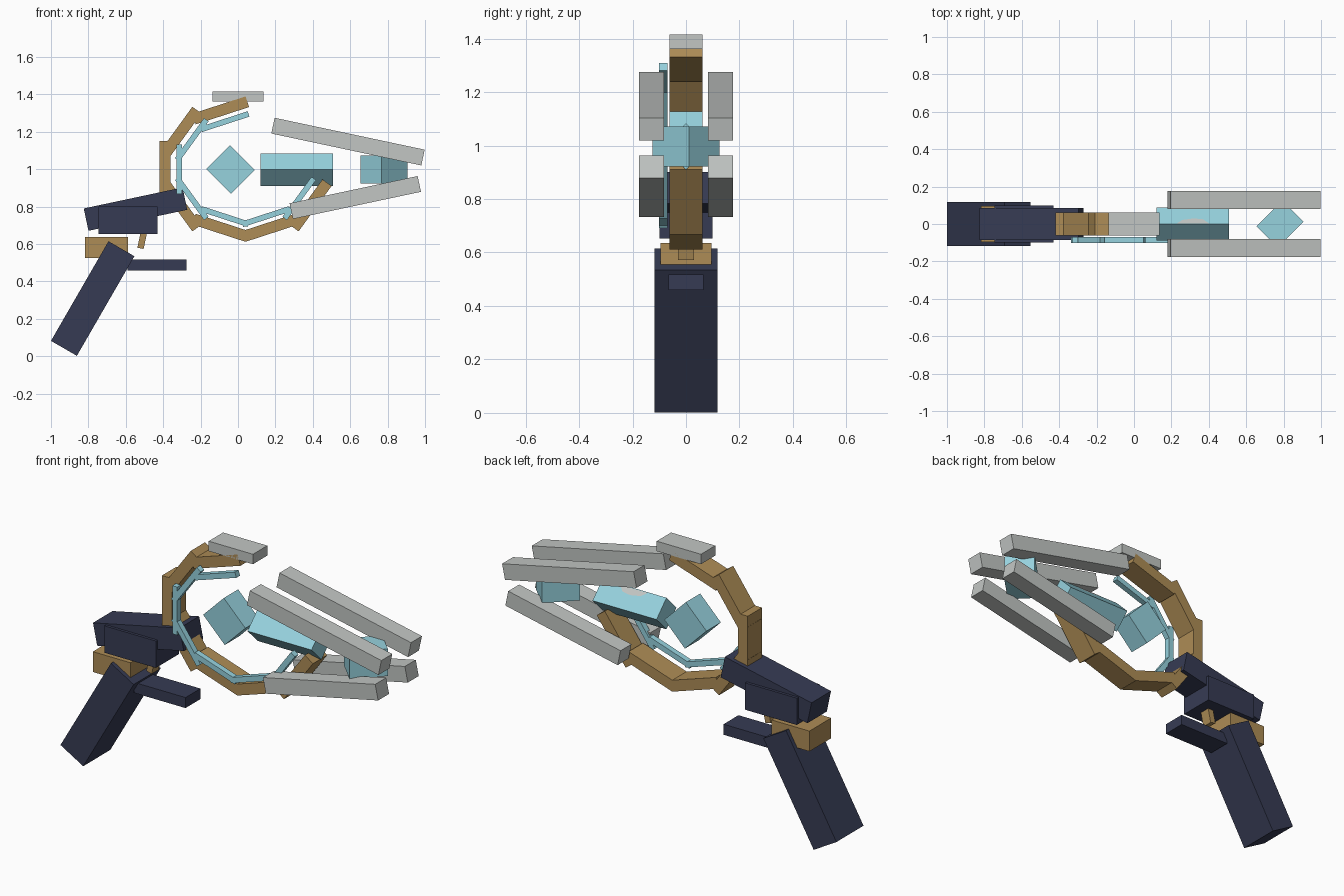
import bpy
import bmesh
from math import radians, sin, cos
from mathutils import Matrix, Vector

cube = bpy.data.objects.get("Cube")
if cube:
    bpy.data.objects.remove(cube, do_unlink=True)


def material(name, rgb):
    m = bpy.data.materials.new(name)
    m.use_nodes = True
    color = (*rgb, 1)
    m.diffuse_color = color
    m.node_tree.nodes["Principled BSDF"].inputs["Base Color"].default_value = color
    return m


NAVY = material("navy", (0.037, 0.044, 0.088))
BRASS = material("brass", (0.42, 0.264, 0.093))
CRYSTAL = material("pale blue crystal", (0.305, 0.644, 0.73))
STEEL = material("light grey steel", (0.54, 0.565, 0.55))


def finish(name, bm, mat):
    mesh = bpy.data.meshes.new(name)
    bm.to_mesh(mesh)
    bm.free()
    mesh.materials.append(mat)
    obj = bpy.data.objects.new(name, mesh)
    bpy.context.collection.objects.link(obj)
    return obj


def box(name, mat, center, size, tilt=0, axis='Y'):
    """Box tilted about one axis; a positive Y tilt raises its +x end."""
    angle = radians(-tilt if axis == 'Y' else tilt)
    bm = bmesh.new()
    bmesh.ops.create_cube(bm, size=1, matrix=Matrix.Diagonal((*size, 1)))
    obj = finish(name, bm, mat)
    obj.location = center
    setattr(obj.rotation_euler, axis.lower(), angle)
    return obj


def open_ring(name, mat, y, radii, size):
    """Seven straight bars on an oval, open at the upper right."""
    for i in range(7):
        deg = 108 + 36 * i
        a = radians(deg)
        center = (0.04 + radii[0] * cos(a), y, 1 + radii[1] * sin(a))
        box(f"{name}_{i + 1}", mat, center, size, deg - 90)


# Handle, receiver and trigger
box("grip", NAVY, (-0.777, 0, 0.308), (0.615, 0.236, 0.16), 60)
box("receiver", NAVY, (-0.548, 0, 0.786), (0.54, 0.17, 0.122), 12)
box("receiver_side_block", NAVY, (-0.588, 0, 0.726), (0.315, 0.2, 0.148))
box("grip_collar", BRASS, (-0.704, 0, 0.58), (0.23, 0.19, 0.112))
box("trigger", BRASS, (-0.51, 0, 0.63), (0.11, 0.06, 0.034), 78)
box("trigger_guard", NAVY, (-0.432, 0, 0.488), (0.315, 0.13, 0.058))

# Open ring frame with a glowing inlay on its front side
open_ring("ring_segment", BRASS, 0, (0.43, 0.33), (0.3, 0.125, 0.06))
open_ring("ring_inlay", CRYSTAL, -0.085, (0.355, 0.267), (0.265, 0.032, 0.03))
box("top_sight", STEEL, (0, 0, 1.388), (0.27, 0.125, 0.055))

# Energy crystals along the firing line
box("core_crystal", CRYSTAL, (-0.04, 0, 0.998), (0.178, 0.125, 0.186), 45)
box("barrel_crystal", CRYSTAL, (0.314, 0, 0.997), (0.39, 0.123, 0.123), 45, 'X')
box("muzzle_crystal", CRYSTAL, (0.78, 0, 0.997), (0.194, 0.16, 0.15), 45, 'Z')

# Pale fleck on the upper back face of the barrel crystal
bm = bmesh.new()
outline = [(0.23, 0.004), (0.40, 0.004), (0.37, 0.025), (0.32, 0.03), (0.26, 0.022)]
bm.faces.new([bm.verts.new(Vector((x, y, 1.086 - y))) for x, y in outline])
finish("barrel_fleck", bm, STEEL)

# Paired prongs converging towards the muzzle
for side, y in (("left", 0.129), ("right", -0.129)):
    # The front faces -y, so the far side in y is the back of the prong pair
    row = "back" if side == "left" else "front"
    box(f"upper_prong_{row}", STEEL, (0.588, y, 1.147), (0.82, 0.095, 0.086), -12)
    box(f"lower_prong_{row}", STEEL, (0.627, y, 0.848), (0.70, 0.095, 0.086), 12)
